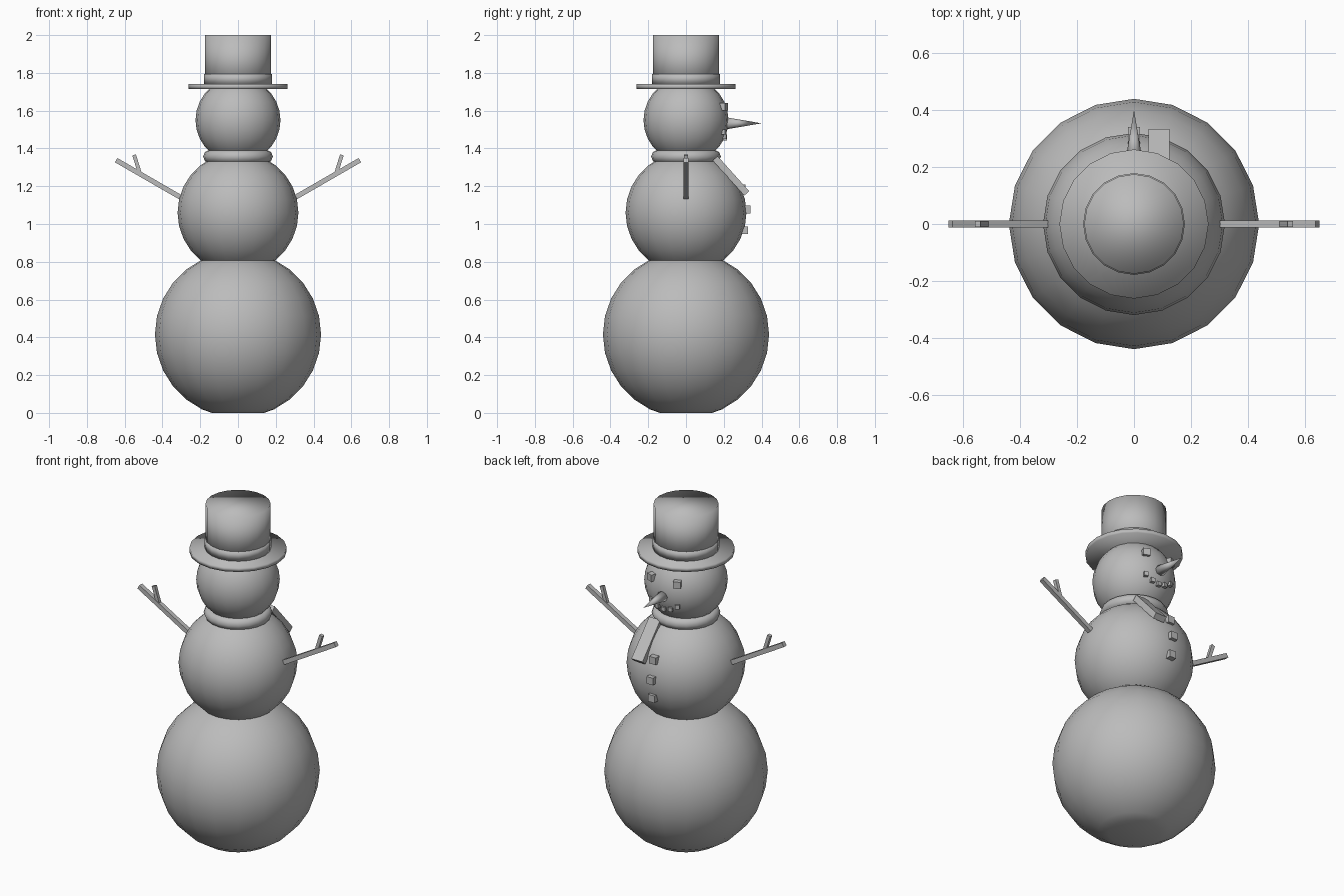
import bpy, bmesh, math
from mathutils import Vector

if "Cube" in bpy.data.objects:
    bpy.data.objects.remove(bpy.data.objects["Cube"])

# One plain grey for everything
grey = bpy.data.materials.new("plain grey")
grey.use_nodes = True
grey.diffuse_color = (0.5, 0.5, 0.5, 1)
grey.node_tree.nodes["Principled BSDF"].inputs["Base Color"].default_value = (0.5, 0.5, 0.5, 1)


def finish(name, smooth):
    ob = bpy.context.object
    ob.name = ob.data.name = name
    ob.data.materials.append(grey)
    if smooth:
        bpy.ops.object.shade_smooth()
    return ob


def ball(name, radius, z):
    bpy.ops.mesh.primitive_uv_sphere_add(segments=20, ring_count=14, radius=radius, location=(0, 0, z))
    return finish(name, True)


def drum(name, radius, low, high):
    bpy.ops.mesh.primitive_cylinder_add(vertices=20, radius=radius, depth=high - low,
                                        location=(0, 0, (low + high) / 2))
    return finish(name, True)


def block(name, loc, size, rot=(0, 0, 0)):
    bpy.ops.mesh.primitive_cube_add(size=1, location=loc, rotation=rot)
    bpy.context.object.scale = size
    return finish(name, False)


def stick(name, start, end, thick):
    a, b = Vector(start), Vector(end)
    d = b - a
    return block(name, (a + b) / 2, (d.length, thick, thick), (0, -math.atan2(d.z, d.x), 0))


def stone(name, x, z, size, centre, radius):
    # Small cube half sunk in a snowball, turned to face outwards
    y = math.sqrt(radius ** 2 - x ** 2 - (z - centre) ** 2)
    return block(name, (x, y, z), (size, size, size), (0, 0, -math.atan2(x, y)))


# Snowballs, the lowest one cut flat at the ground
base = ball("base_snowball", 0.44, 0.415)
bm = bmesh.new()
bm.from_mesh(base.data)
cut = bmesh.ops.bisect_plane(bm, geom=bm.verts[:] + bm.edges[:] + bm.faces[:],
                             plane_co=(0, 0, -0.415), plane_no=(0, 0, -1), clear_outer=True)
rim = [e for e in cut["geom_cut"] if isinstance(e, bmesh.types.BMEdge)]
for f in bmesh.ops.contextual_create(bm, geom=rim)["faces"]:
    f.smooth = True
bm.to_mesh(base.data)
bm.free()
ball("body_snowball", 0.32, 1.06)
ball("head_snowball", 0.225, 1.55)

# Top hat
drum("hat_brim", 0.262, 1.715, 1.74)
drum("hat_crown", 0.175, 1.73, 2.0)
drum("hat_band", 0.179, 1.74, 1.795)

# Scarf ring and hanging tail
bpy.ops.mesh.primitive_torus_add(major_radius=0.15, minor_radius=0.035, major_segments=20,
                                 minor_segments=8, location=(0, 0, 1.357))
finish("scarf_ring", True)
block("scarf_tail", (0.088, 0.238, 1.255), (0.073, 0.25, 0.035), (math.radians(-48), 0, 0))

# Carrot nose
bpy.ops.mesh.primitive_cone_add(vertices=8, radius1=0.034, radius2=0, depth=0.2,
                                location=(0, 0.3, 1.533), rotation=(-math.pi / 2, 0, 0))
finish("nose", True)

# Eyes, mouth and buttons
for side, x in (("left", 0.083), ("right", -0.083)):
    stone(side + "_eye", x, 1.62, 0.04, 1.55, 0.225)
for i in range(-2, 3):
    stone("mouth_stone", i * 0.042, 1.455 + 0.008 * i * i, 0.024, 1.55, 0.225)
for i in range(3):
    stone("button", 0, 0.967 + 0.11 * i, 0.042, 1.06, 0.32)

# Stick arms with a twig each
for side, s in (("left", 1), ("right", -1)):
    stick(side + "_arm", (s * 0.307, 0, 1.143), (s * 0.645, 0, 1.338), 0.026)
    stick(side + "_twig", (s * 0.52, 0, 1.27), (s * 0.55, 0, 1.366), 0.02)
